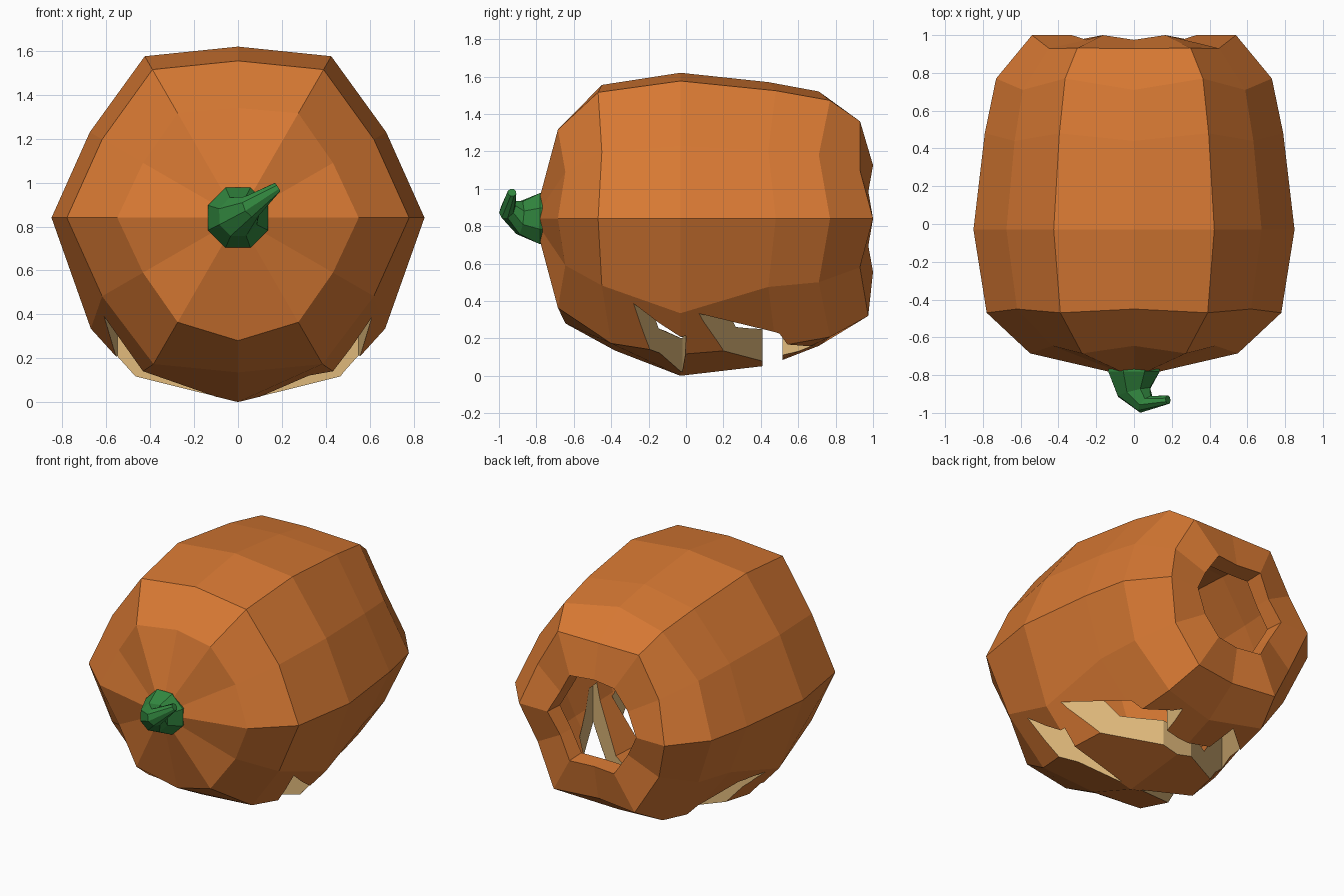
import bpy, bmesh, math
from mathutils import Vector

if "Cube" in bpy.data.objects:
    bpy.data.objects.remove(bpy.data.objects["Cube"])


def material(name, rgb):
    m = bpy.data.materials.new(name)
    m.diffuse_color = (*rgb, 1)
    m.use_nodes = True
    m.node_tree.nodes["Principled BSDF"].inputs["Base Color"].default_value = m.diffuse_color
    return m


orange = material("orange_skin", (0.68, 0.19, 0.033))
tan = material("pale_flesh", (0.75, 0.49, 0.20))
green = material("stem_green", (0.032, 0.245, 0.05))


def finish(bm, name, mats):
    bmesh.ops.recalc_face_normals(bm, faces=bm.faces)
    me = bpy.data.meshes.new(name)
    bm.to_mesh(me)
    bm.free()
    ob = bpy.data.objects.new(name, me)
    bpy.context.scene.collection.objects.link(ob)
    for m in mats:
        me.materials.append(m)
    return ob


def loft(rings, name, mats):
    bm = bmesh.new()
    vs = [[bm.verts.new(p) for p in ring] for ring in rings]
    n = len(vs[0])
    for a, b in zip(vs, vs[1:]):
        for i in range(n):
            bm.faces.new((a[i], a[(i + 1) % n], b[(i + 1) % n], b[i]))
    bm.faces.new(vs[0])
    bm.faces.new(vs[-1])
    return finish(bm, name, mats)


CZ = 0.84
# Hollow pumpkin lying on its side: (ridge y, ridge radius, groove y, groove radius)
profile = [
    (-0.78, 0.14, -0.77, 0.13), (-0.685, 0.55, -0.645, 0.50),
    (-0.47, 0.78, -0.45, 0.715), (-0.03, 0.85, -0.03, 0.78),
    (0.48, 0.79, 0.44, 0.73), (0.77, 0.73, 0.71, 0.68),
    (1.0, 0.54, 0.93, 0.52), (1.0, 0.33, 0.975, 0.29),
    # inner wall, running back to the stem end
    (0.88, 0.32, 0.87, 0.28), (0.84, 0.44, 0.81, 0.41),
    (0.68, 0.60, 0.66, 0.56), (0.45, 0.65, 0.43, 0.60),
    (-0.03, 0.70, -0.03, 0.65), (-0.40, 0.63, -0.38, 0.58),
    (-0.56, 0.43, -0.54, 0.39), (-0.64, 0.10, -0.64, 0.10),
]
# Bulges of the carved side: (ring, spoke) -> radius, extra degrees downward
bulge = {(1, 9): (0.56, 0), (3, 9): (0.84, 0), (4, 9): (0.785, 0),
         (3, 10): (0.865, -3), (3, 11): (0.84, 7)}
rings = []
for k, (yr, rr, yg, rg) in enumerate(profile):
    ring = []
    for i in range(12):
        y, r = (yr, rr) if i % 2 == 0 else (yg, rg)
        mirror = {7: 11, 8: 10}.get(i, i)
        turn = 0
        if (k, mirror) in bulge:
            r, turn = bulge[k, mirror]
        a = math.radians(30 * i + (turn if mirror != i else -turn))
        s = math.sin(a)
        if k == 6 and i % 2 == 0:        # uneven back lip
            y -= (0.08 if s > 0 else 0.03) * abs(s)
            r += 0.07 * abs(s)
        if k == 2 and s < -0.8:          # flatter underside near the stem
            y += 0.07
            r -= 0.01
        ring.append((r * math.cos(a), y, CZ + r * s))
    rings.append(ring)
body = loft(rings, "pumpkin_shell", [orange, tan])


# Carved face cutters: outlines extruded straight up through the lower wall
def cutter(outline, name):
    rings = [[(x, y, z) for x, y in outline] for z in (-0.2, 0.62)]
    ob = loft(rings, name, [orange, tan])
    for p in ob.data.polygons:
        p.material_index = 1
    ob.hide_render = True
    return ob


eye = [(0.61, -0.28), (0.55, 0.0), (0.08, -0.02)]
half_mouth = [(0.64, 0.07), (0.44, 0.50), (0.20, 0.70), (0.17, 0.515)]
mouth = ([(-0.11, 0.41), (0.11, 0.41)] + half_mouth
         + [(-x, y) for x, y in reversed(half_mouth)])
cutters = [cutter(eye, "eye_cutter_right"),
           cutter([(-x, y) for x, y in eye], "eye_cutter_left"),
           cutter(mouth, "mouth_cutter")]
for c in cutters:
    mod = body.modifiers.new(c.name, 'BOOLEAN')
    mod.operation = 'DIFFERENCE'
    mod.solver = 'EXACT'
    mod.object = c
bpy.context.view_layer.update()
carved = bpy.data.meshes.new_from_object(
    body.evaluated_get(bpy.context.evaluated_depsgraph_get()))
body.modifiers.clear()
body.data = carved
for c in cutters:
    bpy.data.objects.remove(c)

# Bent stem: (centre, direction, radius)
path = [((0, -0.62, CZ), (0, -1, 0), 0.12),
        ((0, -0.78, CZ), (0, -1, 0), 0.148),
        ((0.0, -0.89, 0.845), (0.25, -1, 0.1), 0.095),
        ((0.06, -0.955, 0.89), (0.8, -0.7, 0.5), 0.055),
        ((0.18, -0.93, 0.98), (0.9, 0.1, 0.6), 0.024)]
stem_rings = []
for c, d, r in path:
    d = Vector(d).normalized()
    u = d.cross(Vector((0, 0, 1))).normalized()
    v = u.cross(d)
    stem_rings.append([Vector(c) + r * (math.cos(t) * u + math.sin(t) * v)
                       for t in (math.tau * (i + 0.5) / 8 for i in range(8))])
loft(stem_rings, "stem", [green])
